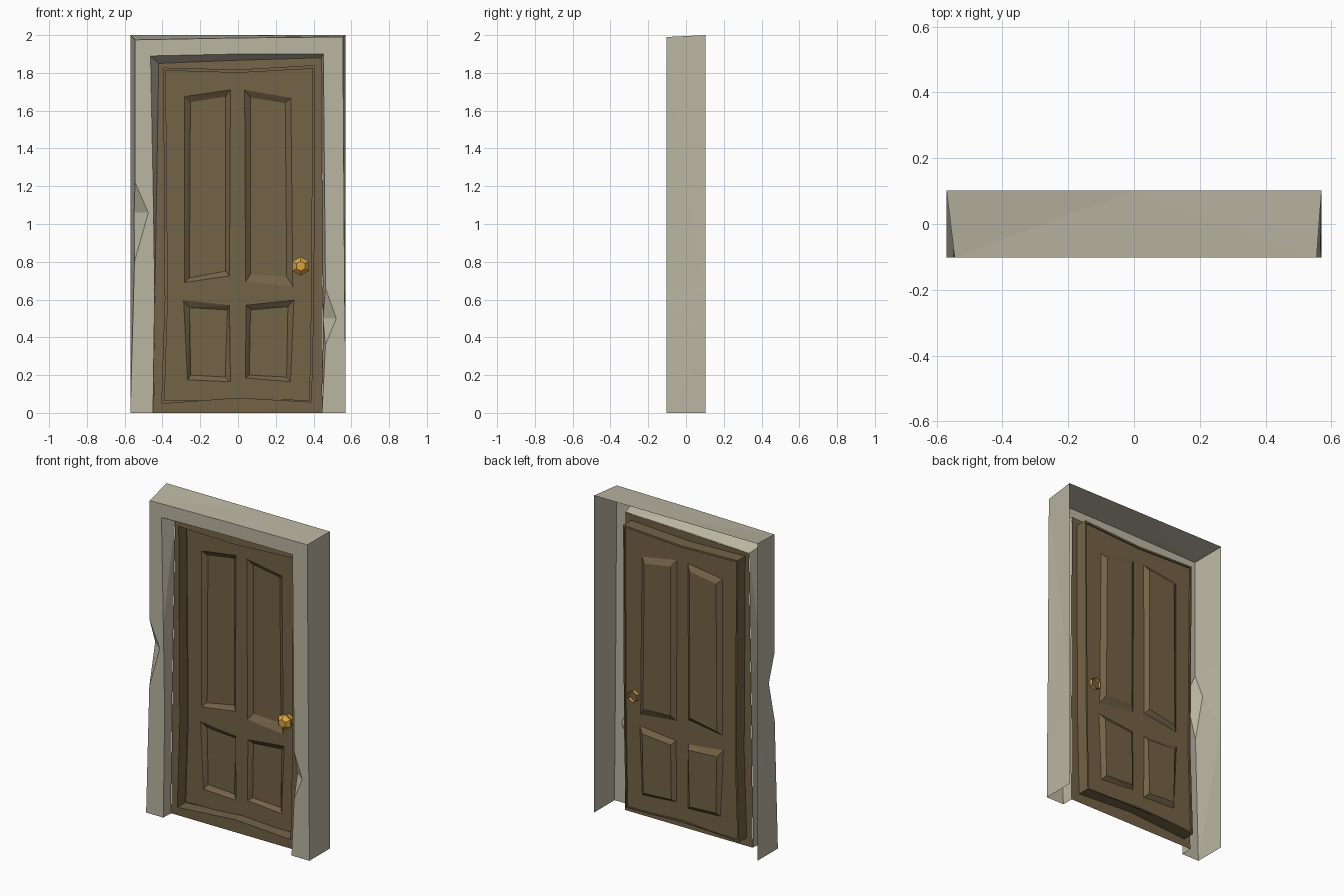
import bpy, bmesh, math

if "Cube" in bpy.data.objects:
    bpy.data.objects.remove(bpy.data.objects["Cube"])


def material(name, col):
    m = bpy.data.materials.new(name)
    m.diffuse_color = (*col, 1)
    m.use_nodes = True
    m.node_tree.nodes["Principled BSDF"].inputs["Base Color"].default_value = m.diffuse_color
    return m


STONE = material("pale stone", (0.50, 0.47, 0.365))
WOOD = material("brown wood", (0.175, 0.125, 0.063))
BRASS = material("brass", (0.70, 0.37, 0.05))


def finish(bm, name, mat):
    """Clean up, make the sheet face the front (-y), and link it."""
    bmesh.ops.remove_doubles(bm, verts=bm.verts, dist=1e-5)
    bmesh.ops.triangulate(bm, faces=[f for f in bm.faces if len(f.verts) == 4])
    bmesh.ops.recalc_face_normals(bm, faces=bm.faces)
    if sum(f.normal.y * f.calc_area() for f in bm.faces) > 0:
        bmesh.ops.reverse_faces(bm, faces=bm.faces)
    me = bpy.data.meshes.new(name)
    bm.to_mesh(me)
    bm.free()
    me.materials.append(mat)
    ob = bpy.data.objects.new(name, me)
    bpy.context.collection.objects.link(ob)
    return ob


def flat(points, y):
    return [(x, y, z) for x, z in points]


def loft(bm, paths, closed):
    """Bridge successive paths; coincident points give triangles or nothing."""
    cache = {}

    def vert(p):
        key = tuple(round(c, 5) for c in p)
        if key not in cache:
            cache[key] = bm.verts.new(p)
        return cache[key]

    for a, b in zip(paths, paths[1:]):
        n = len(a)
        for i in range(n if closed else n - 1):
            j = (i + 1) % n
            vs = list(dict.fromkeys(vert(p) for p in (a[i], a[j], b[j], b[i])))
            if len(vs) > 2:
                bm.faces.new(vs)
    return [cache[tuple(round(c, 5) for c in p)] for p in paths[-1]]


# Stone surround: up the left leg, across the top, down the right leg
back = flat([(-.57, 0), (-.57, .8), (-.57, 1.06), (-.57, 1.22), (-.57, 2), (0, 2),
             (.57, 2), (.57, .66), (.57, .5), (.57, .36), (.57, 0)], .102)
front = flat([(-.57, 0), (-.548, .8), (-.475, 1.06), (-.545, 1.22), (-.545, 1.975), (0, 1.985),
              (.555, 1.99), (.564, .66), (.566, .5), (.568, .36), (.57, 0)], -.102)
opening = flat([(-.45, 0), (-.441, .65), (-.447, 1.06), (-.45, 1.22), (-.463, 1.89), (0, 1.9),
                (.452, 1.9), (.463, .66), (.52, .5), (.463, .36), (.445, 0)], -.102)
rear = flat([(-.447, 0), (-.44, .65), (-.433, 1.06), (-.43, 1.22), (-.42, 1.85), (0, 1.867),
             (.443, 1.88), (.449, .66), (.449, .5), (.449, .36), (.445, 0)], -.03)
# chips: the corner edge splits into a front point and a side point
front_side, opening_side = list(front), list(opening)
front_side[2] = (-.55, -.04, 1.06)
opening_side[8] = (.45, -.05, .5)
bm = bmesh.new()
loft(bm, [back, front_side, front, opening, opening_side, rear], False)
finish(bm, "stone_surround", STONE)

# Wooden door frame with sill, stepping back to the door
outer = [(-.447, 0), (-.44, .65), (-.42, 1.85), (0, 1.867), (.443, 1.88), (.449, .6), (.445, 0), (0, 0)]
lip = [(-.403, .05), (-.385, .6), (-.393, 1.825), (0, 1.815), (.405, 1.838), (.4, .6), (.388, .058), (0, .08)]
leaf = [(-.392, .062), (-.374, .6), (-.385, 1.815), (0, 1.803), (.397, 1.825), (.39, .6), (.38, .066), (0, .07)]
bm = bmesh.new()
loft(bm, [flat(outer, -.028), flat(lip, -.03), flat(lip, .048), flat(leaf, .048)], True)
finish(bm, "door_frame", WOOD)

# Door leaf with four recessed panels: (outer corners, inner corners)
DOOR_Y, RECESS_Y = .038, .06
panels = [
    ([(-.283, 1.675), (-.04, 1.71), (-.045, .725), (-.283, .69)],
     [(-.252, 1.645), (-.066, 1.675), (-.066, .75), (-.257, .715)]),
    ([(.035, 1.71), (.28, 1.668), (.29, .67), (.04, .695)],
     [(.065, 1.67), (.25, 1.64), (.258, .722), (.066, .732)]),
    ([(-.288, .597), (-.045, .57), (-.04, .165), (-.267, .175)],
     [(-.257, .557), (-.056, .545), (-.068, .19), (-.25, .2)]),
    ([(.042, .57), (.296, .597), (.278, .165), (.04, .185)],
     [(.066, .545), (.264, .562), (.257, .19), (.06, .2)]),
]
bm = bmesh.new()
edges = []
for ring in [leaf] + [p[0] for p in panels]:
    vs = [bm.verts.new(p) for p in flat(ring, DOOR_Y)]
    edges += [bm.edges.new((vs[i - 1], vs[i])) for i in range(len(vs))]
bmesh.ops.triangle_fill(bm, edges=edges, use_beauty=True, normal=(0, -1, 0))
for out, inn in panels:
    bm.faces.new(loft(bm, [flat(out, DOOR_Y), flat(inn, RECESS_Y)], True))
loft(bm, [flat(leaf, .048), flat(leaf, DOOR_Y)], True)
finish(bm, "door_leaf", WOOD)

# Brass knob: hexagonal rings turned about y, open at the back
rings = []
for k, (y, r) in enumerate([(.06, .036), (.03, .036), (.024, .024), (.012, .038), (-.012, .05), (-.036, .026)]):
    rings.append([(.332 + r * math.cos(math.tau * (i + .5) / 6), y,
                   .777 + r * math.sin(math.tau * (i + .5) / 6)) for i in range(6)])
bm = bmesh.new()
bm.faces.new(loft(bm, rings, True))
finish(bm, "door_knob", BRASS)
